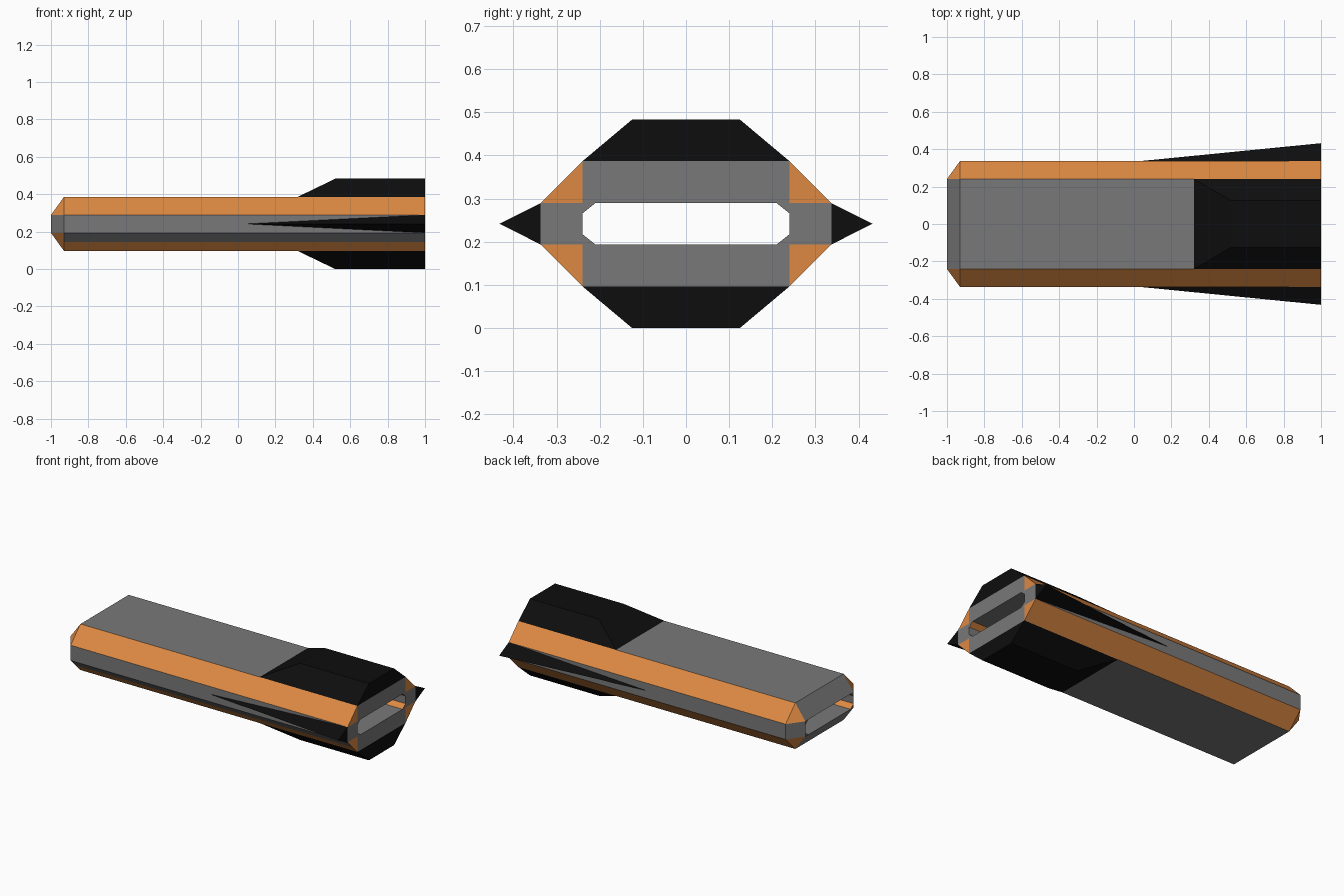
import bpy, bmesh

if "Cube" in bpy.data.objects:
    bpy.data.objects.remove(bpy.data.objects["Cube"])

ZC = 0.2415  # height of the long axis


def material(name, rgb):
    m = bpy.data.materials.new(name)
    m.diffuse_color = (*rgb, 1)
    m.use_nodes = True
    m.node_tree.nodes["Principled BSDF"].inputs["Base Color"].default_value = m.diffuse_color
    return m


GREY = material("grey", (0.19, 0.19, 0.19))
ORANGE = material("orange", (0.72, 0.25, 0.055))
BLACK = material("black", (0.004, 0.004, 0.004))


def finish(name, bm, mats):
    bmesh.ops.remove_doubles(bm, verts=bm.verts, dist=1e-4)
    bmesh.ops.recalc_face_normals(bm, faces=bm.faces)
    me = bpy.data.meshes.new(name)
    bm.to_mesh(me)
    bm.free()
    for m in mats:
        me.materials.append(m)
    ob = bpy.data.objects.new(name, me)
    bpy.context.collection.objects.link(ob)
    return ob


def hull(name, points):
    bm = bmesh.new()
    for p in points:
        bm.verts.new(p)
    bmesh.ops.convex_hull(bm, input=bm.verts)
    return finish(name, bm, [BLACK])


def section(ya, za, yb, zb):
    """Eight-sided section; one lower chamfer has an extra midpoint."""
    pts = [(ya, za), (yb, zb), (yb, -zb), (ya, -za),
           (-ya, -za), (-(ya + yb) / 2, -(za + zb) / 2),
           (-yb, -zb), (-yb, zb), (-ya, za)]
    return [(y, z + ZC) for y, z in pts]


# Hollow body: bevelled nose, outer walls, flat tail rim, inner channel
outer = section(0.24, 0.145, 0.337, 0.048)
rim = section(0.24, 0.048, 0.24, 0.048)
bore = section(0.21, 0.048, 0.24, 0.024)
stations = [(-1, rim), (-0.93, outer), (1, outer), (1, rim), (1, bore), (-1, bore)]
CHAMFERS = (0, 2, 4, 5, 7)

bm = bmesh.new()
rings = [[bm.verts.new((x, y, z)) for y, z in sec] for x, sec in stations]
n = len(outer)
for s in range(len(rings)):
    a, b = rings[s], rings[(s + 1) % len(rings)]
    for i in range(n):
        if s in (3, 5) and i not in CHAMFERS:
            continue
        j = (i + 1) % n
        f = bm.faces.new((a[i], a[j], b[j], b[i]))
        # The upper half of one lower chamfer is grey along the outer wall
        grey_half = s == 1 and i == 5
        f.material_index = int(i in CHAMFERS and s not in (3, 5) and not grey_half)
bmesh.ops.remove_doubles(bm, verts=bm.verts, dist=1e-4)
finish("hollow_body", bm, [GREY, ORANGE])

for s, label in ((1, "upper"), (-1, "lower")):
    # Broad raised tail blocks
    pts = [(x, y, ZC + s * h)
           for h, x0, w in ((0.145, 0.32, 0.24), (0.2415, 0.52, 0.125))
           for x in (x0, 1) for y in (-w, w)]
    hull(label + "_tail_block", pts)

for s, label in ((-1, "front"), (1, "back")):
    # Slender side fins widening towards the tail
    y = s * 0.337
    hull(label + "_side_fin", [(0.04, y, ZC), (1, y, ZC - 0.048),
                               (1, y, ZC + 0.048), (1, s * 0.432, ZC)])
